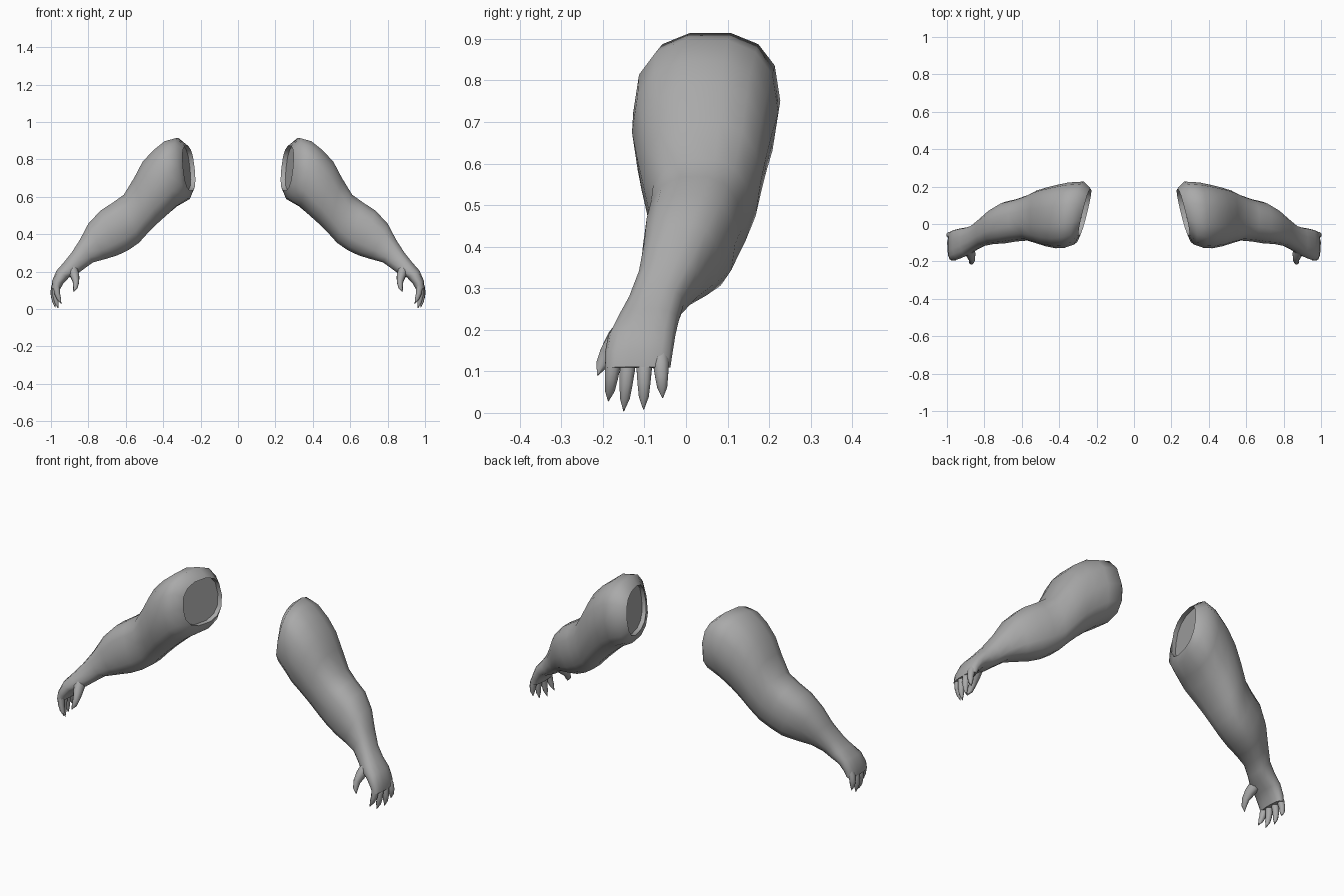
import bpy, bmesh, math
from mathutils import Vector

cube = bpy.data.objects.get("Cube")
if cube:
    bpy.data.objects.remove(cube, do_unlink=True)

skin = bpy.data.materials.new("grey_skin")
skin.use_nodes = True
skin.diffuse_color = (0.4, 0.4, 0.4, 1)
skin.node_tree.nodes["Principled BSDF"].inputs["Base Color"].default_value = (0.4, 0.4, 0.4, 1)


def spow(v, p):
    return math.copysign(abs(v) ** p, v)


def oval(center, a, b, sides, p=1.0):
    """Rounded cross-section spanned by half-axes a and b."""
    angles = [2 * math.pi * (i + 0.5) / sides for i in range(sides)]
    return [center + a * spow(math.cos(t), p) + b * spow(math.sin(t), p) for t in angles]


def loft(name, rings, dish=None):
    """Skin a list of rings, close the ends, mirror across x."""
    bm = bmesh.new()
    loops = [[bm.verts.new(co) for co in ring] for ring in rings]
    n = len(loops[0])
    for r, s in zip(loops, loops[1:]):
        for i in range(n):
            j = (i + 1) % n
            bm.faces.new((r[i], r[j], s[j], s[i]))
    cap = bm.faces.new(loops[0])
    bm.faces.new(loops[-1])
    if dish:
        bmesh.ops.inset_individual(bm, faces=[cap], thickness=0.06)
        bmesh.ops.translate(bm, verts=cap.verts, vec=dish)
        bmesh.ops.poke(bm, faces=[cap])
    bmesh.ops.recalc_face_normals(bm, faces=bm.faces)
    mesh = bpy.data.meshes.new(name)
    bm.to_mesh(mesh)
    bm.free()
    mesh.materials.append(skin)
    ob = bpy.data.objects.new(name, mesh)
    bpy.context.collection.objects.link(ob)
    mirror = ob.modifiers.new("mirror", "MIRROR")
    mirror.use_mirror_merge = False
    bpy.ops.object.select_all(action="DESELECT")
    ob.select_set(True)
    bpy.context.view_layer.objects.active = ob
    bpy.ops.object.shade_smooth_by_angle(angle=math.radians(60))
    return ob


# Arm: upper x, upper z, lower x, lower z, front y, back y for each section
sections = [
    (.275, .87, .25, .635, -.06, .185),
    (.325, .912, .265, .59, -.105, .222),
    (.39, .895, .33, .55, -.122, .217),
    (.455, .845, .38, .505, -.125, .203),
    (.51, .785, .43, .46, -.115, .19),
    (.555, .70, .485, .405, -.10, .175),
    (.61, .61, .53, .355, -.085, .15),
    (.67, .567, .585, .317, -.09, .13),
    (.735, .525, .645, .288, -.10, .115),
    (.80, .455, .71, .268, -.105, .075),
    (.845, .37, .775, .25, -.117, .03),
    (.89, .30, .82, .218, -.14, -.008),
    (.93, .25, .857, .19, -.165, -.02),
    (.97, .205, .905, .168, -.185, -.028),
    (.994, .15, .935, .135, -.193, -.035),
    (.997, .11, .95, .108, -.193, -.04),
]
rings = []
for k, (ux, uz, lx, lz, y0, y1) in enumerate(sections):
    mid = Vector(((ux + lx) / 2, (y0 + y1) / 2, (uz + lz) / 2))
    up = Vector((ux - lx, 0, uz - lz)) / 2
    side = Vector((0, (y1 - y0) / 2, 0))
    # the shoulder end slants so that its front edge lies further out
    side.x = (-.03, -.025, -.01)[k] if k < 3 else 0
    rings.append(oval(mid, up * 1.03, side * 1.03, 14, 0.8))
loft("arm", rings, dish=Vector((0.025, 0, 0)))


def digit(name, path, radii, squash):
    """Tapered finger ending in a pointed claw."""
    pts = [Vector(p) for p in path]
    out = []
    for i, p in enumerate(pts):
        d = (pts[min(i + 1, len(pts) - 1)] - pts[max(i - 1, 0)]).normalized()
        a = d.cross(Vector((0, 1, 0))).normalized()
        out.append(oval(p, a * radii[i] * squash, a.cross(d) * radii[i], 8))
    loft(name, out)


# Four fingers: base y, tip x, tip y, tip z
fingers = {
    "index_finger": (-.171, .945, -.187, .028),
    "middle_finger": (-.137, .962, -.150, .004),
    "ring_finger": (-.100, .977, -.102, .008),
    "little_finger": (-.062, .984, -.056, .036),
}
for name, (y, tx, ty, tz) in fingers.items():
    base, tip = Vector((.967, y, .15)), Vector((tx, ty, tz))
    path = [base.lerp(tip, t) + Vector((.012 * math.sin(math.pi * t), 0, 0))
            for t in (0, .3, .55, .78, 1)]
    digit(name, path, (.019, .020, .017, .013, .001), 0.95)

# Thumb curling forward and down
digit("thumb", [(.885, -.125, .215), (.872, -.165, .175), (.866, -.188, .145),
                (.869, -.203, .115), (.88, -.213, .09)],
      (.035, .029, .021, .015, .001), 0.85)
